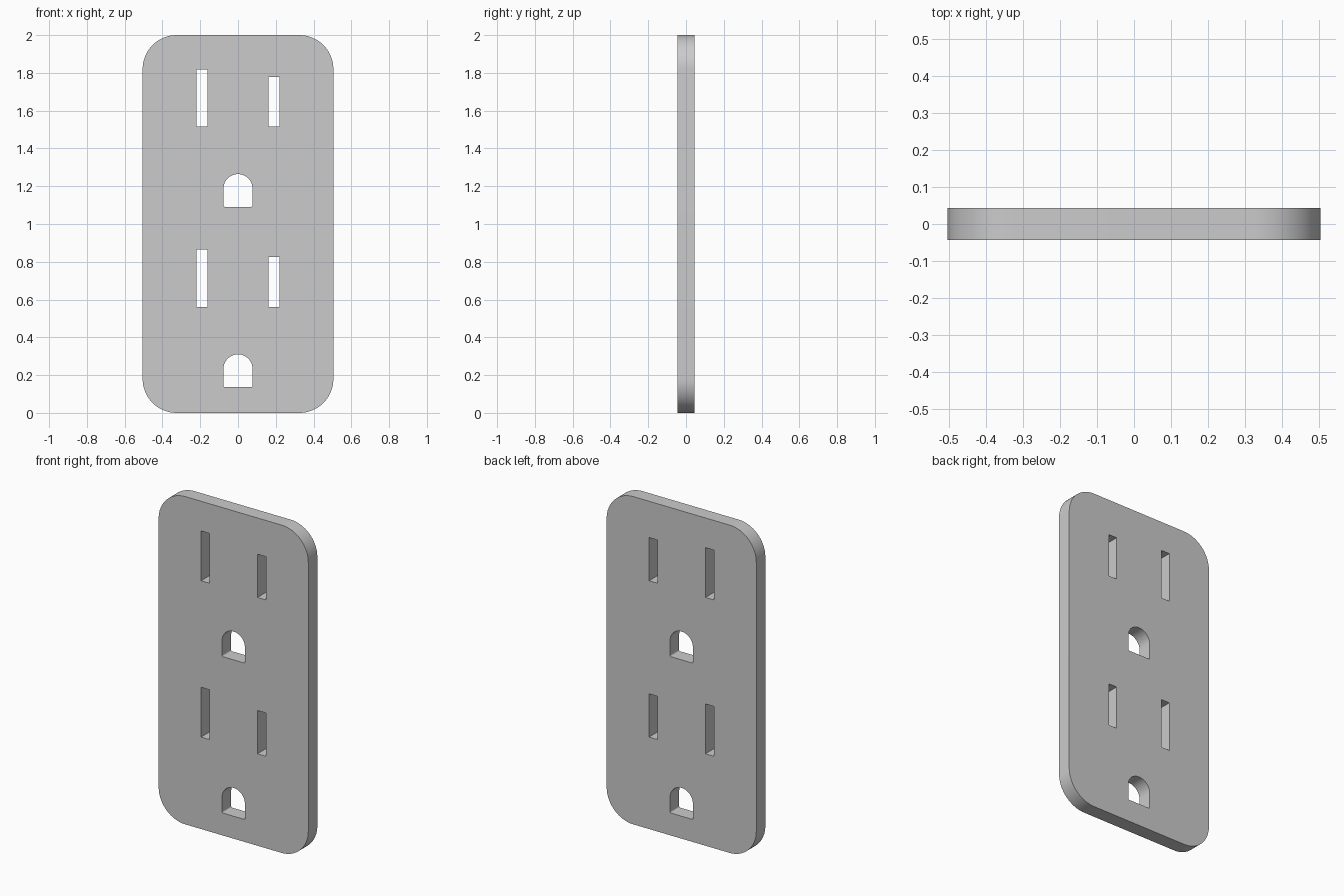
import bpy, bmesh
from math import sin, cos, pi, radians
from mathutils import Matrix

if "Cube" in bpy.data.objects:
    bpy.data.objects.remove(bpy.data.objects["Cube"])

HALF_DEPTH = 0.0437


def rounded(x0, x1, z0, z1, radii, steps=12):
    """Outline with one radius per corner: bottom-left, bottom-right, top-right, top-left."""
    points = []
    corners = [(x0, z0, 1, 1), (x1, z0, -1, 1), (x1, z1, -1, -1), (x0, z1, 1, -1)]
    for i, ((x, z, sx, sz), r) in enumerate(zip(corners, radii)):
        if r == 0:
            points.append((x, z))
            continue
        for k in range(steps + 1):
            a = pi + i * pi / 2 + k / steps * pi / 2
            points.append((x + sx * r + r * cos(a), z + sz * r + r * sin(a)))
    # drop coincident neighbours (where two arcs meet)
    return [p for i, p in enumerate(points)
            if abs(p[0] - points[i - 1][0]) + abs(p[1] - points[i - 1][1]) > 1e-5]


# Plate outline
outlines = [rounded(-0.505, 0.505, 0, 2, [0.18] * 4, 16)]

# Two sockets: long slot, short slot and arched ground hole
for dz in (0, 0.954):
    outlines.append(rounded(-0.219, -0.162, 0.561 + dz, 0.865 + dz, [0] * 4))
    outlines.append(rounded(0.162, 0.219, 0.561 + dz, 0.825 + dz, [0] * 4))
    outlines.append(rounded(-0.077, 0.077, 0.137 + dz, 0.310 + dz,
                            [0.008, 0.008, 0.077, 0.077]))

# Filled, extruded profile
curve = bpy.data.curves.new("outlet_plate", 'CURVE')
curve.dimensions = '2D'
curve.fill_mode = 'BOTH'
curve.extrude = HALF_DEPTH
for pts in outlines:
    spline = curve.splines.new('POLY')
    spline.points.add(len(pts) - 1)
    for p, (x, z) in zip(spline.points, pts):
        p.co = (x, z, 0, 1)
    spline.use_cyclic_u = True

plate = bpy.data.objects.new("outlet_plate", curve)
bpy.context.collection.objects.link(plate)
bpy.context.view_layer.objects.active = plate
plate.select_set(True)
bpy.ops.object.convert(target='MESH')
plate = bpy.context.object

# Weld the caps to the walls and stand the plate upright
bm = bmesh.new()
bm.from_mesh(plate.data)
bmesh.ops.remove_doubles(bm, verts=bm.verts, dist=1e-4)
bmesh.ops.transform(bm, matrix=Matrix.Rotation(radians(90), 4, 'X'), verts=bm.verts)
bmesh.ops.recalc_face_normals(bm, faces=bm.faces)
bm.to_mesh(plate.data)
bm.free()
bpy.ops.object.shade_smooth_by_angle(angle=radians(30))
